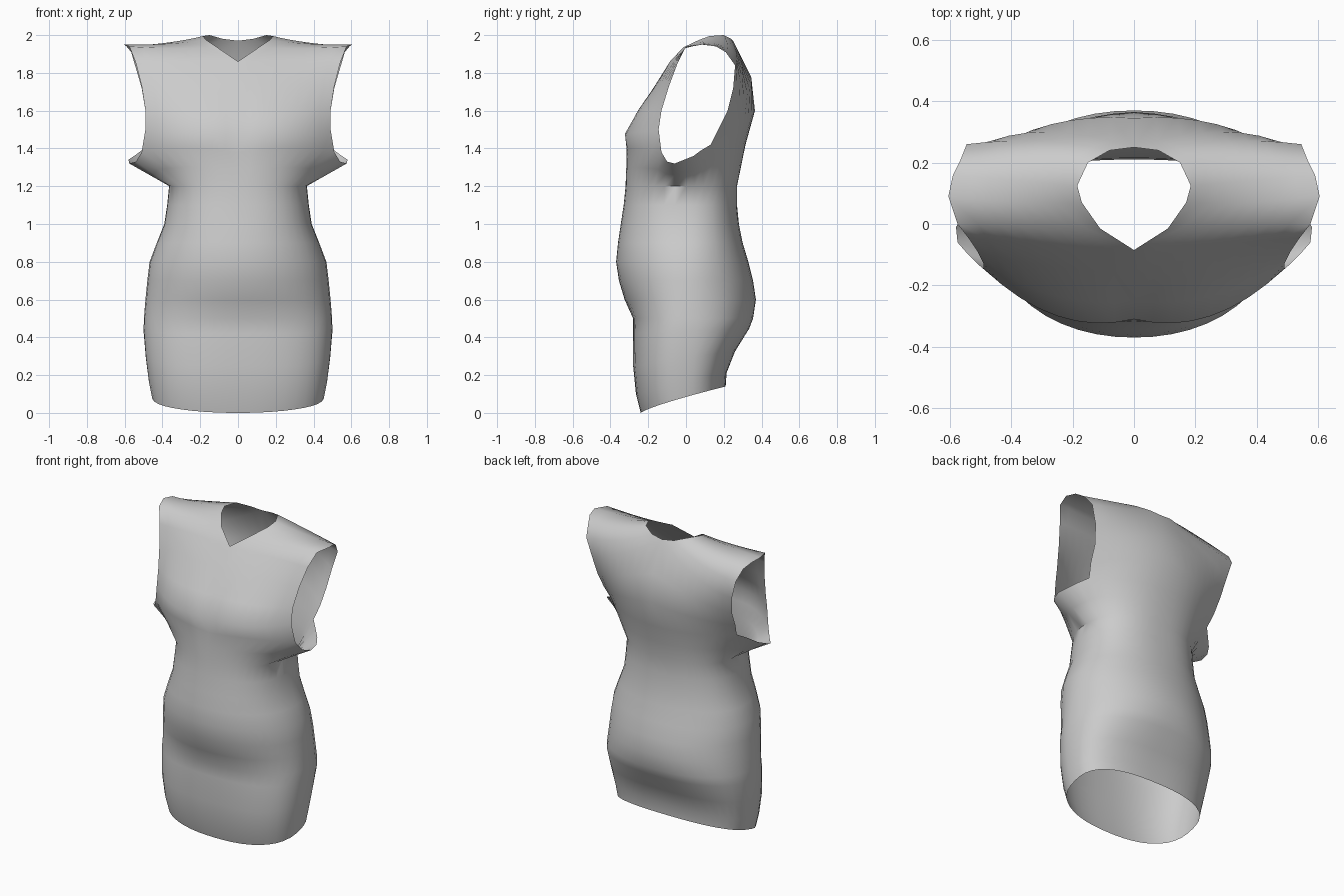
import bpy, bmesh, math
from mathutils import Vector

if "Cube" in bpy.data.objects:
    bpy.data.objects.remove(bpy.data.objects["Cube"])

M, U = 8, 6   # columns across each panel, columns under the arm

# Skirt and waist rings: height, half width, front y, back y, squareness
RINGS = [
    (0.00, .455, -.24, .21, 2.6), (0.10, .472, -.265, .215, 2.6),
    (0.25, .488, -.28, .26, 2.6), (0.42, .50, -.28, .335, 2.4),
    (0.50, .498, -.28, .355, 2.3), (0.60, .49, -.325, .37, 2.1),
    (0.70, .48, -.355, .355, 2.1), (0.80, .468, -.37, .33, 2.1),
    (0.90, .43, -.36, .30, 2.2), (1.00, .39, -.345, .28, 2.3),
    (1.10, .375, -.33, .27, 2.4), (1.20, .365, -.32, .27, 2.4)]

# Strip from front chest over the shoulder to the back: centre/neck, middle, armhole
STRIP = [
    ((0, -.31, 1.38), (.27, -.28, 1.40), (.51, -.13, 1.38)),
    ((0, -.31, 1.48), (.25, -.30, 1.48), (.49, -.145, 1.50)),
    ((0, -.25, 1.60), (.25, -.235, 1.60), (.49, -.13, 1.60)),
    ((0, -.16, 1.74), (.26, -.14, 1.74), (.51, -.09, 1.73)),
    ((0, -.085, 1.86), (.28, -.065, 1.86), (.54, -.045, 1.85)),
    ((.11, -.015, 1.935), (.32, -.005, 1.93), (.575, 0, 1.94)),
    ((.17, .07, 1.975), (.36, .07, 1.955), (.605, .09, 1.95)),
    ((.185, .125, 1.995), (.36, .14, 1.962), (.59, .16, 1.94)),
    ((.15, .20, 2.0), (.34, .22, 1.95), (.565, .21, 1.91)),
    ((.08, .24, 1.98), (.31, .27, 1.89), (.545, .26, 1.84)),
    ((0, .25, 1.97), (.29, .30, 1.81), (.51, .25, 1.72)),
    ((0, .345, 1.78), (.27, .325, 1.69), (.49, .22, 1.60)),
    ((0, .365, 1.60), (.26, .31, 1.55), (.48, .17, 1.50)),
    ((0, .315, 1.42), (.25, .27, 1.42), (.46, .13, 1.42))]

UNDERARM = [(.51, -.13, 1.38), (.54, -.10, 1.33), (.575, -.06, 1.32),
            (.58, -.01, 1.34), (.55, .04, 1.36), (.51, .08, 1.39), (.46, .13, 1.42)]


def curve3(a, b, c, n):
    """Smooth curve through three points."""
    a, b, c = Vector(a), Vector(b), Vector(c)
    out = []
    for i in range(n + 1):
        t = i / n
        out.append(a * (2 * t - 1) * (t - 1) + b * 4 * t * (1 - t) + c * t * (2 * t - 1))
    return out


def half_ring(z, w, yf, yb, e):
    """Right half of a rounded cross-section, front centre to back centre."""
    angles = [60 * i / M for i in range(M)] + [60 + 60 * i / U for i in range(U)]
    angles += [120 + 60 * i / M for i in range(M + 1)]
    out = []
    for deg in angles:
        s, c = math.sin(math.radians(deg)), math.cos(math.radians(deg))
        if deg in (0, 180):
            s = 0
        r = (abs(s) ** e + abs(c) ** e) ** (-1 / e)
        y = abs(c) * r * (yf if c > 0 else yb)
        tilt = .14 * max(0, (y + .24) / .45) ** .8 * max(0, 1 - z / .5)
        out.append(Vector((w * s * r, y, z + tilt)))
    return out


bm = bmesh.new()


def loft(rows):
    grid = [[bm.verts.new(p) for p in row] for row in rows]
    for lo, hi in zip(grid, grid[1:]):
        for i in range(len(lo) - 1):
            bm.faces.new((lo[i], lo[i + 1], hi[i + 1], hi[i]))


# Lower dress, flaring out to the underarm edge
strip = [curve3(*row, M) for row in STRIP]
rings = [half_ring(*r) for r in RINGS]
top = strip[0][:-1] + [Vector(p) for p in UNDERARM] + strip[-1][::-1][1:]
middle = [a.lerp(b, .5) for a, b in zip(rings[-1], top)]
loft(rings + [middle, top])

# Chest, shoulder and back strip
loft(strip)
bmesh.ops.remove_doubles(bm, verts=bm.verts, dist=.0005)

# Mirrored other half
geo = bm.verts[:] + bm.edges[:] + bm.faces[:]
bmesh.ops.mirror(bm, geom=geo, axis='X', merge_dist=.0005)
bmesh.ops.remove_doubles(bm, verts=bm.verts, dist=.0005)
bmesh.ops.recalc_face_normals(bm, faces=bm.faces)

mesh = bpy.data.meshes.new("dress")
bm.to_mesh(mesh)
bm.free()
dress = bpy.data.objects.new("dress", mesh)
bpy.context.collection.objects.link(dress)
bpy.context.view_layer.objects.active = dress
dress.select_set(True)
bpy.ops.object.shade_smooth_by_angle(angle=math.radians(60))
